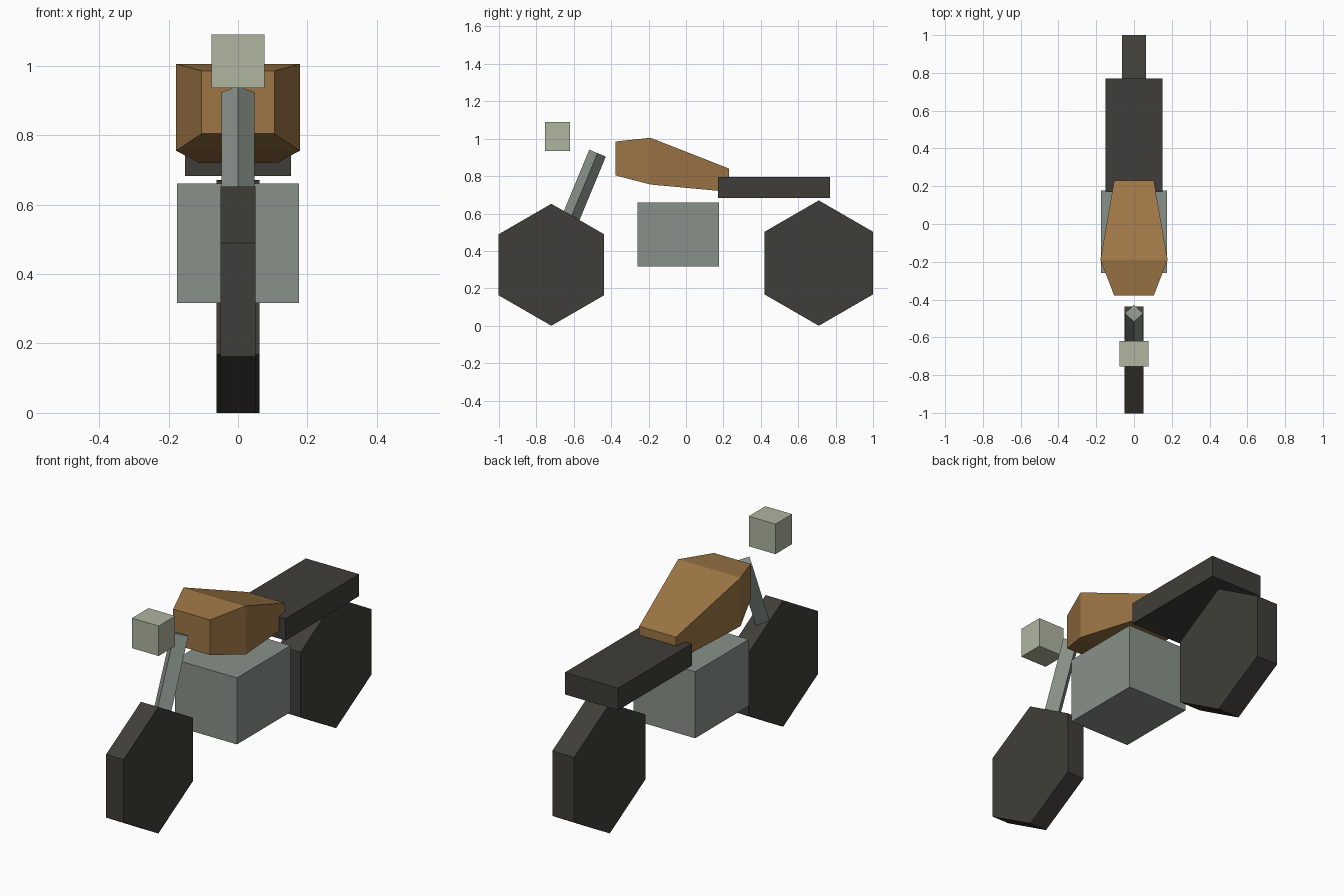
import bpy, bmesh, math
from mathutils import Vector

if "Cube" in bpy.data.objects:
    bpy.data.objects.remove(bpy.data.objects["Cube"], do_unlink=True)


def material(name, rgb):
    m = bpy.data.materials.new(name)
    m.use_nodes = True
    m.diffuse_color = (*rgb, 1)
    m.node_tree.nodes["Principled BSDF"].inputs["Base Color"].default_value = (*rgb, 1)
    return m


dark = material("dark rubber", (0.05, 0.048, 0.04))
metal = material("grey metal", (0.25, 0.285, 0.25))
paint = material("brown paint", (0.335, 0.18, 0.06))
glass = material("pale lamp", (0.43, 0.46, 0.35))


def loft(name, rings, mat):
    """Join matching rings of points into a closed, flat-faced solid."""
    bm = bmesh.new()
    loops = [[bm.verts.new(p) for p in ring] for ring in rings]
    for a, b in zip(loops, loops[1:]):
        for i in range(len(a)):
            j = (i + 1) % len(a)
            bm.faces.new((a[i], a[j], b[j], b[i]))
    bm.faces.new(loops[0])
    bm.faces.new(loops[-1])
    bmesh.ops.recalc_face_normals(bm, faces=bm.faces)
    mesh = bpy.data.meshes.new(name)
    bm.to_mesh(mesh)
    bm.free()
    mesh.materials.append(mat)
    obj = bpy.data.objects.new(name, mesh)
    bpy.context.collection.objects.link(obj)
    return obj


def section(y, half, low, high):
    """Upright rectangle across the machine."""
    return [(-half, y, low), (half, y, low), (half, y, high), (-half, y, high)]


def wheel(name, y, radius, half):
    """Six-sided wheel standing on a corner."""
    rings = []
    for x in (-half, half):
        rings.append([(x, y + radius * math.sin(k * math.pi / 3),
                       radius + radius * math.cos(k * math.pi / 3)) for k in range(6)])
    loft(name, rings, dark)


# Wheels
wheel("front_wheel", -0.72, 0.326, 0.05)
wheel("rear_wheel", 0.71, 0.335, 0.0625)

# Boxes: engine, seat and headlight
loft("engine", [section(y, 0.176, 0.317, 0.66) for y in (-0.26, 0.177)], metal)
loft("seat", [section(y, 0.152, 0.682, 0.795) for y in (0.17, 0.77)], dark)
loft("headlight", [section(y, 0.076, 0.935, 1.09) for y in (-0.755, -0.62)], glass)

# Tapered fuel tank
loft("fuel_tank", [section(-0.378, 0.105, 0.804, 0.985),
                   section(-0.19, 0.178, 0.755, 1.005),
                   section(0.231, 0.105, 0.716, 0.84)], paint)

# Slanted four-sided fork from the front hub
hub, top = Vector((0, -0.72, 0.326)), Vector((0, -0.473, 0.923))
side = Vector((0.048, 0, 0))
across = (top - hub).normalized().cross(side)
loft("front_fork", [[c + side, c + across, c - side, c - across] for c in (hub, top)], metal)
